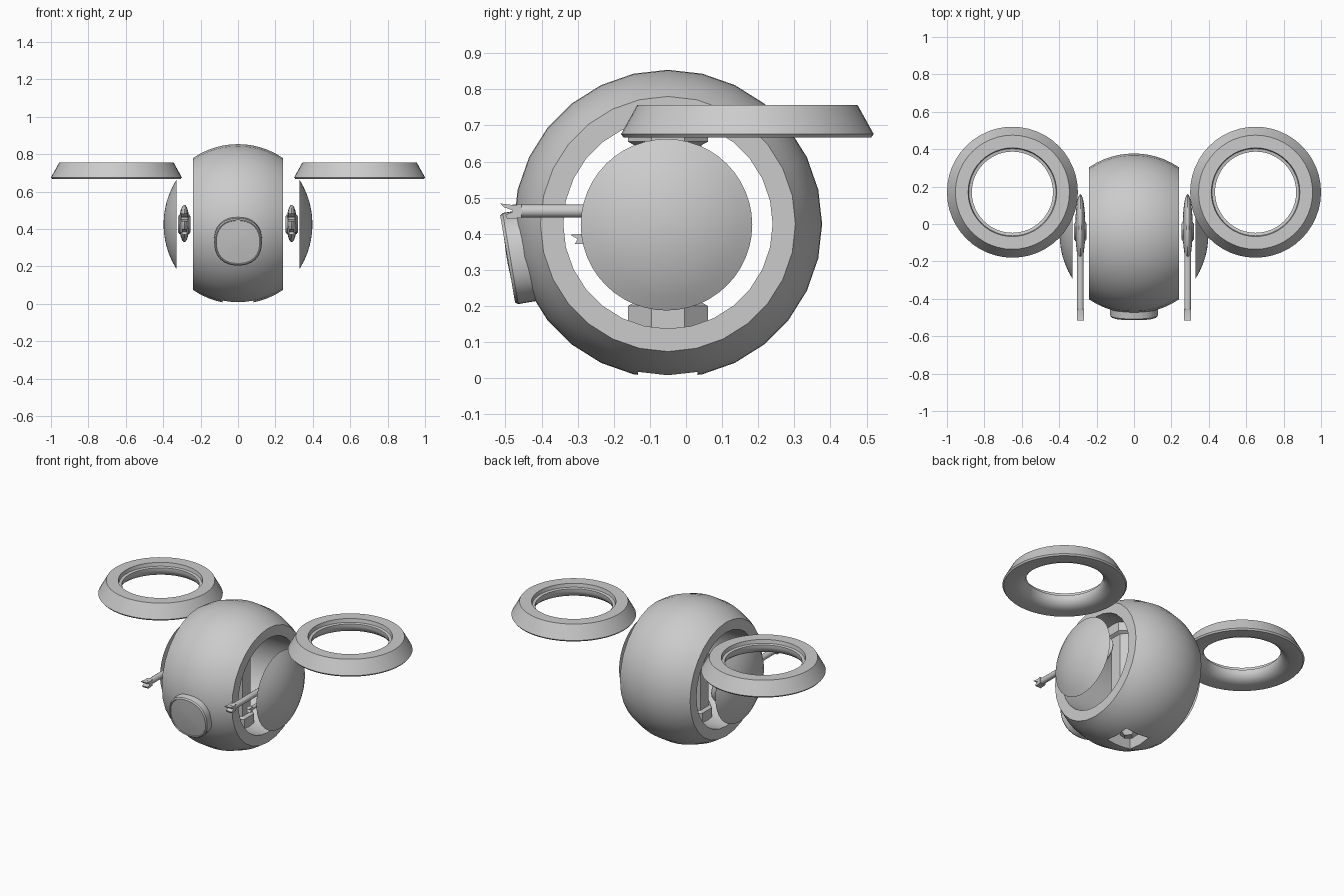
import bpy, bmesh
from math import pi, sin, cos, sqrt, radians, atan2
from mathutils import Matrix, Vector

if "Cube" in bpy.data.objects:
    bpy.data.objects.remove(bpy.data.objects["Cube"])


def finish(name, bm, matrix=None, angle=30):
    """Turn a bmesh into a named, smooth-shaded object."""
    if matrix is not None:
        bmesh.ops.transform(bm, matrix=matrix, verts=bm.verts)
    bmesh.ops.recalc_face_normals(bm, faces=bm.faces)
    me = bpy.data.meshes.new(name)
    bm.to_mesh(me)
    bm.free()
    ob = bpy.data.objects.new(name, me)
    bpy.context.collection.objects.link(ob)
    bpy.ops.object.select_all(action='DESELECT')
    ob.select_set(True)
    bpy.context.view_layer.objects.active = ob
    if angle:
        bpy.ops.object.shade_smooth_by_angle(angle=radians(angle))
    return ob


def place(loc, rot=(0, 0, 0)):
    rx, ry, rz = rot
    return (Matrix.Translation(loc) @ Matrix.Rotation(rz, 4, 'Z')
            @ Matrix.Rotation(ry, 4, 'Y') @ Matrix.Rotation(rx, 4, 'X'))


def lathe(name, profile, matrix, segs=32, closed=False, power=2, angle=30):
    """Revolve (radius, height) points; power above 2 squares the circle off."""
    bm = bmesh.new()
    rings = []
    for r, h in profile:
        ring = []
        for i in range(segs):
            a = 2 * pi * i / segs
            k = (abs(cos(a)) ** power + abs(sin(a)) ** power) ** (-1 / power)
            ring.append(bm.verts.new((r * k * cos(a), r * k * sin(a), h)))
        rings.append(ring)
    n = len(rings)
    for j in range(n if closed else n - 1):
        a, b = rings[j], rings[(j + 1) % n]
        for i in range(segs):
            m = (i + 1) % segs
            bm.faces.new((a[i], a[m], b[m], b[i]))
    if not closed:
        bm.faces.new(rings[0])
        bm.faces.new(rings[-1])
    return finish(name, bm, matrix, angle)


def box(name, size, matrix, angle=0):
    bm = bmesh.new()
    bmesh.ops.create_cube(bm, size=1, matrix=Matrix.Diagonal((*size, 1)))
    return finish(name, bm, matrix, angle)


def plate(name, points, x, thickness):
    """Extrude a (y, z) outline along x."""
    bm = bmesh.new()
    f = bm.faces.new([bm.verts.new((x - thickness / 2, y, z)) for y, z in points])
    ext = bmesh.ops.extrude_face_region(bm, geom=[f])
    vs = [v for v in ext['geom'] if isinstance(v, bmesh.types.BMVert)]
    bmesh.ops.translate(bm, vec=(thickness, 0, 0), verts=vs)
    return finish(name, bm)


CY, CZ, R = -0.05, 0.427, 0.427

# Ball body, cut flat at both sides, with a tunnel straight through
half = 0.24
hs = [half * sin(pi / 2 * t / 6) for t in range(-6, 7)]
hs = [half * t / 6 for t in range(-6, 7)]
prof = [(sqrt(R * R - h * h), h) for h in hs] + [(0.29, half), (0.29, -half)]
body = lathe("body_shell", prof, place((0, CY, CZ), (0, pi / 2, 0)), 28, closed=True)

# Square hatch opening underneath
cutter = box("hatch_cutter", (0.165, 0.165, 0.2), place((0, CY, 0.03)))
cutter.hide_render = True
mod = body.modifiers.new("hatch", 'BOOLEAN')
mod.operation = 'DIFFERENCE'
mod.object = cutter
mod.solver = 'EXACT'
bpy.context.view_layer.objects.active = body
bpy.ops.object.modifier_apply(modifier="hatch")
bpy.data.objects.remove(cutter)

# Small block hanging inside the hatch
lathe("hatch_block", [(0.03, 0.03), (0.07, 0.07), (0.07, 0.14)],
      place((0, CY, 0)), 4, angle=0)

# Octagonal core column with wider end collars
lathe("core_column", [(0.12, 0.13), (0.12, 0.2), (0.1, 0.21), (0.1, 0.645),
                      (0.12, 0.655), (0.12, 0.73)],
      place((0, CY, 0), (0, 0, pi / 8)), 8, angle=0)

# Front eye, tilted slightly downwards
tilt = place((0, -0.494, 0.33), (pi / 2 + radians(9.7), 0, 0))
lathe("front_eye", [(0.128, -0.14), (0.128, -0.008), (0.122, 0), (0.118, 0),
                    (0.116, -0.004), (0.06, 0.0), (0.01, 0.002)],
      tilt, 32, power=2.3)

for s, side in ((-1, "left"), (1, "right")):
    # Domed side shield
    rc, d = 0.2375, 0.068
    rs = (rc * rc + d * d) / (2 * d)
    dome = []
    for t in range(7):
        r = rc * (1 - t / 6) + 0.001 * (t == 6)
        dome.append((r, sqrt(rs * rs - r * r) - (rs - d)))
    lathe(side + "_shield", dome, place((s * 0.33, -0.054, 0.425), (0, s * pi / 2, 0)), 48)

    # Tapered rotor ring with a flared inner wall
    lathe(side + "_rotor_ring",
          [(0.343, 0.667), (0.35, 0.676), (0.305, 0.757), (0.237, 0.757),
           (0.233, 0.735), (0.217, 0.732), (0.217, 0.715), (0.225, 0.695),
           (0.243, 0.678), (0.27, 0.667)],
          place((s * 0.65, 0.17, 0)), 48, closed=True)

    # Gun: lens-shaped housing, hub, long barrel, forked muzzle, short lower barrel
    gx = s * 0.287
    bm = bmesh.new()
    bmesh.ops.create_uvsphere(bm, u_segments=24, v_segments=12, radius=1,
                              matrix=Matrix.Diagonal((0.027, 0.18, 0.1, 1)))
    finish(side + "_gun_housing", bm, place((gx, -0.02, 0.43)))
    lathe(side + "_gun_hub", [(0.04, -0.034), (0.052, -0.026), (0.052, 0.026), (0.04, 0.034)],
          place((gx, -0.04, 0.425), (0, pi / 2, 0)), 20)
    lathe(side + "_gun_barrel", [(0.018, 0), (0.018, 0.34)],
          place((gx, -0.14, 0.463), (pi / 2, 0, 0)), 16)
    plate(side + "_gun_muzzle",
          [(-0.455, 0.483), (-0.475, 0.479), (-0.515, 0.484), (-0.503, 0.473),
           (-0.475, 0.463), (-0.5, 0.452), (-0.495, 0.441), (-0.455, 0.444)],
          gx, 0.038)
    lathe(side + "_lower_barrel", [(0.012, 0), (0.012, 0.16)],
          place((gx, -0.14, 0.385), (pi / 2, 0, 0)), 12)
    plate(side + "_lower_muzzle",
          [(-0.285, 0.4), (-0.32, 0.397), (-0.3, 0.385), (-0.308, 0.372), (-0.285, 0.372)],
          gx, 0.026)
